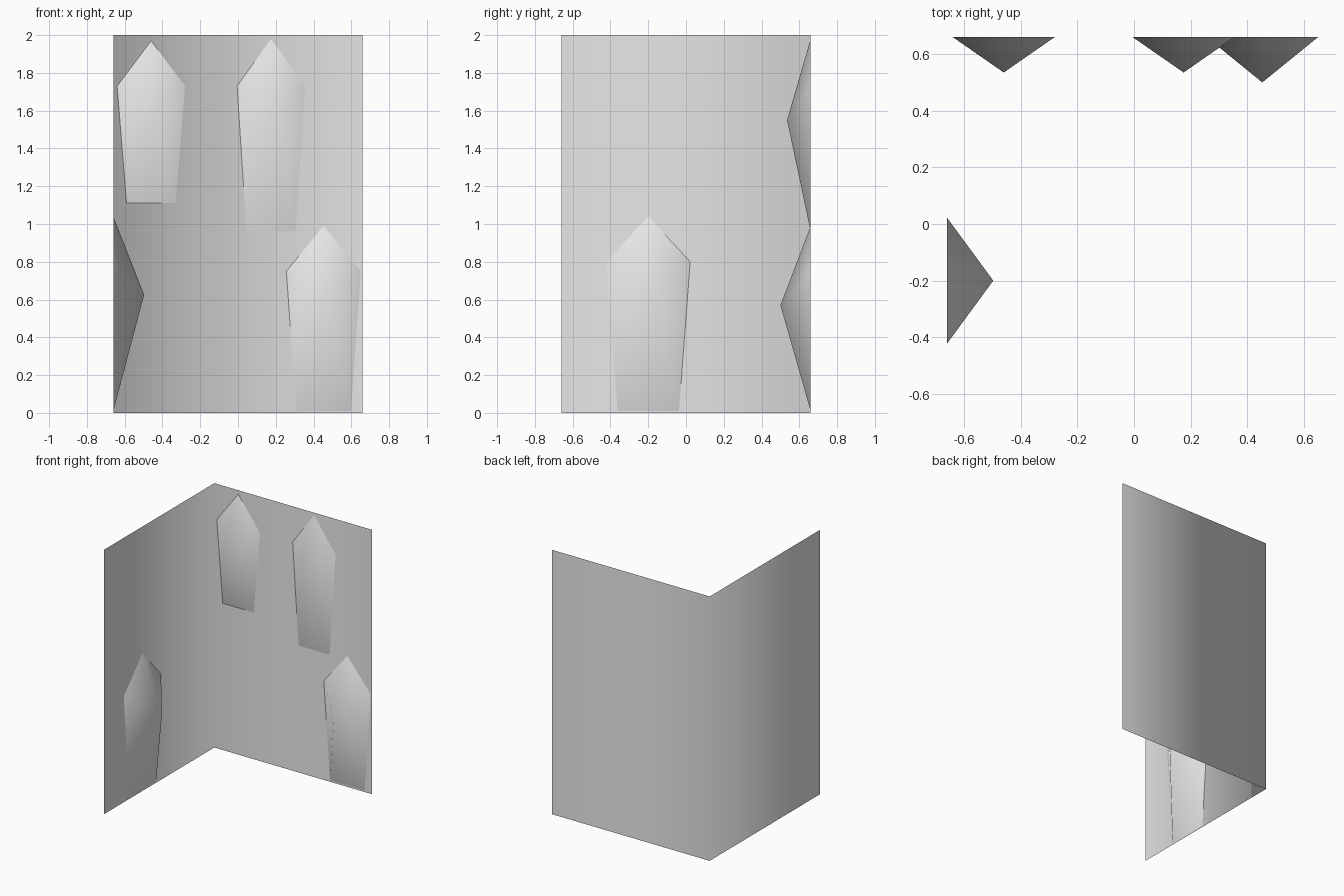
import bpy

cube = bpy.data.objects.get("Cube")
if cube:
    bpy.data.objects.remove(cube, do_unlink=True)

HALF = 0.66
HEIGHT = 2.0

# One plain grey for everything
grey = bpy.data.materials.new("plain grey")
grey.use_nodes = True
grey.diffuse_color = (0.8, 0.8, 0.8, 1)
grey.node_tree.nodes["Principled BSDF"].inputs["Base Color"].default_value = (0.8, 0.8, 0.8, 1)


def add_part(name, verts, faces):
    mesh = bpy.data.meshes.new(name)
    mesh.from_pydata(verts, [], faces)
    mesh.materials.append(grey)
    mesh.shade_smooth()
    obj = bpy.data.objects.new(name, mesh)
    bpy.context.collection.objects.link(obj)
    return obj


# Two thin walls meeting at a corner, facing inward
path = [(-HALF, -HALF), (-HALF, HALF), (HALF, HALF)]
add_part("corner_walls",
         [(x, y, z) for z in (0, HEIGHT) for x, y in path],
         [(0, 1, 4, 3), (1, 2, 5, 4)])


def on_back(u, z, depth):
    return (u, HALF - depth, z)


def on_side(u, z, depth):
    return (depth - HALF, u, z)


def add_crystal(name, place, centre, shoulder, foot, z_foot, z_shoulder, z_top, z_apex, depth):
    """Five-sided pointed stud rising from a wall to a single apex."""
    outline = [(-foot, z_foot), (foot, z_foot), (shoulder, z_shoulder),
               (0, z_top), (-shoulder, z_shoulder)]
    verts = [place(centre + u, z, 0) for u, z in outline]
    verts.append(place(centre, z_apex, depth))
    add_part(name, verts, [(i, (i + 1) % 5, 5) for i in range(5)])


# Studs on the back wall, then the one on the side wall
add_crystal("upper_corner_stud", on_back, -0.46, 0.18, 0.13, 1.11, 1.73, 1.97, 1.55, 0.125)
add_crystal("upper_middle_stud", on_back, 0.175, 0.18, 0.13, 0.96, 1.73, 1.98, 1.55, 0.125)
add_crystal("lower_back_stud", on_back, 0.453, 0.197, 0.145, 0.01, 0.75, 0.99, 0.57, 0.16)
add_crystal("lower_side_stud", on_side, -0.2, 0.222, 0.163, 0.01, 0.8, 1.04, 0.625, 0.163)
